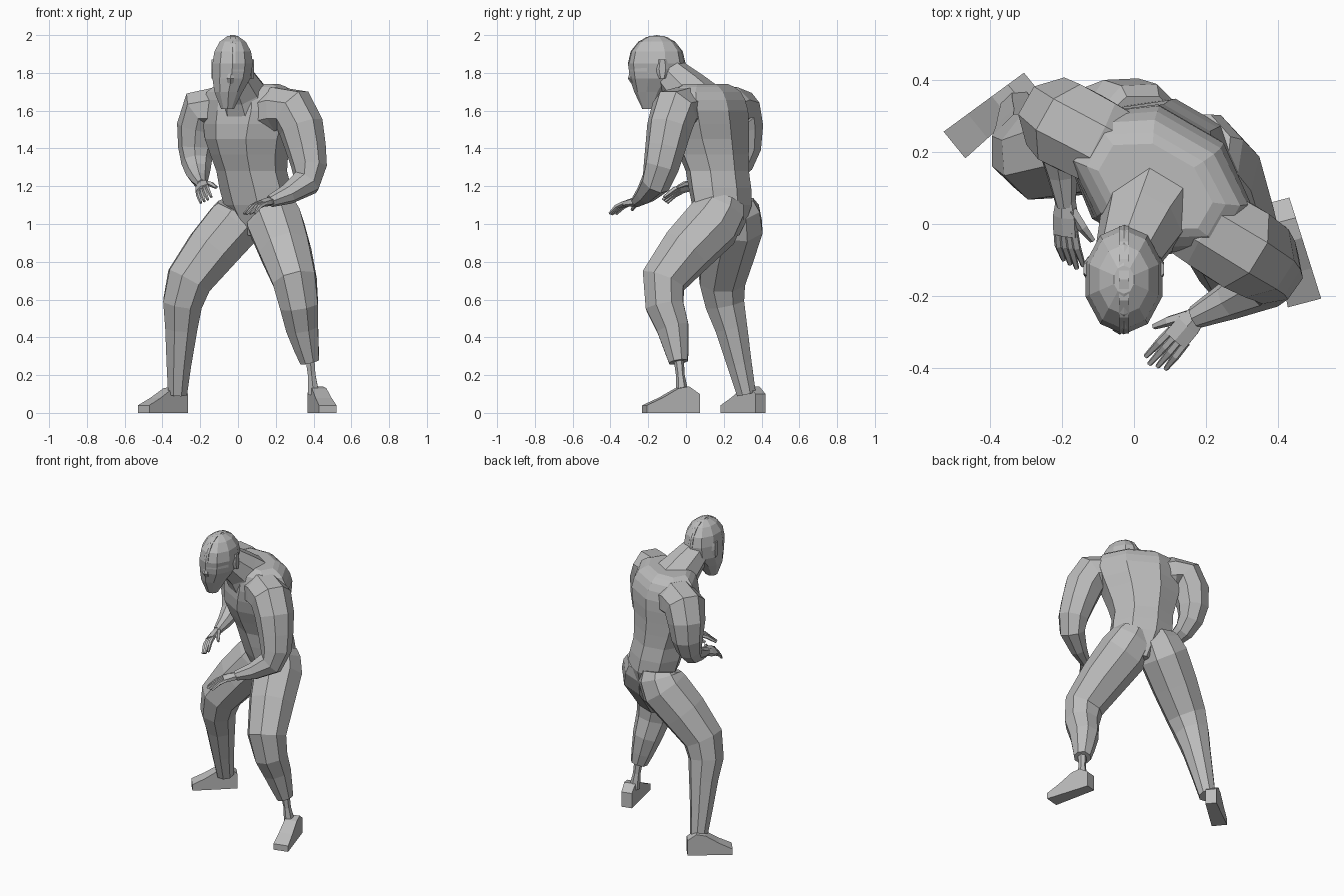
import bpy, bmesh, math
from mathutils import Vector

default_cube = bpy.data.objects.get("Cube")
if default_cube:
    bpy.data.objects.remove(default_cube)

grey = bpy.data.materials.new("body grey")
grey.use_nodes = True
colour = (.5, .5, .5, 1)
grey.diffuse_color = colour
grey.node_tree.nodes["Principled BSDF"].inputs["Base Color"].default_value = colour

# The trunk is turned about the vertical
UP = Vector((0, 0, 1))
FRONT = Vector((0, -1, 0))
SIDEWAYS = Vector((math.cos(math.radians(-30)), math.sin(math.radians(-30)), 0))
BACKWARD = UP.cross(SIDEWAYS)


def refine(rings):
    """Add a smoothly curved in-between ring in every span."""
    rings = [Vector(ring) for ring in rings]
    result = []
    for index in range(len(rings) - 1):
        start, end = rings[index], rings[index + 1]
        before = rings[max(index - 1, 0)]
        after = rings[min(index + 2, len(rings) - 1)]
        result.append(start)
        result.append((start + end) / 2 + (start + end - before - after) / 16)
    return result + [rings[-1]]


def loft(name, rings, reference, axis=None, sides=8):
    """Skin rings of x, y, z, half width and optional half depth."""
    centres = [Vector(ring[:3]) for ring in rings]
    last = len(rings) - 1
    bm = bmesh.new()
    loops, previous, across = [], None, None
    for index, ring in enumerate(rings):
        along = axis or centres[min(index + 1, last)] - centres[max(index - 1, 0)]
        along = along.normalized()
        if previous is None:
            across = Vector(reference).cross(along).normalized()
        else:
            across = previous.rotation_difference(along) @ across
        previous = along
        deep = along.cross(across)
        grow = 1 / math.cos(math.pi / sides)
        loop = []
        for corner in range(sides):
            angle = math.tau * (corner + .5) / sides
            offset = across * ring[3] * math.cos(angle) + deep * ring[-1] * math.sin(angle)
            loop.append(bm.verts.new(centres[index] + offset * grow))
        loops.append(loop)
    for lower, upper in zip(loops, loops[1:]):
        for corner in range(sides):
            following = (corner + 1) % sides
            bm.faces.new((lower[corner], lower[following], upper[following], upper[corner]))
    bm.faces.new(loops[0])
    bm.faces.new(loops[-1])
    bmesh.ops.recalc_face_normals(bm, faces=bm.faces)
    mesh = bpy.data.meshes.new(name)
    bm.to_mesh(mesh)
    bm.free()
    mesh.materials.append(grey)
    bpy.context.collection.objects.link(bpy.data.objects.new(name, mesh))


def trunk_ring(sideways, backward, height, width, depth):
    """Ring placed in the turned frame of the trunk."""
    centre = SIDEWAYS * sideways + BACKWARD * backward + UP * height
    return (*centre, width, depth)


# Torso, leaning forward from the hips, broad at the shoulders
torso = [trunk_ring(0, .23, .94, .06, .08), trunk_ring(0, .22, 1.1, .18, .14),
         trunk_ring(-.02, .18, 1.28, .18, .15), trunk_ring(-.02, .14, 1.45, .22, .18),
         trunk_ring(0, .14, 1.6, .25, .18), trunk_ring(0, .13, 1.7, .23, .15),
         trunk_ring(0, .12, 1.74, .16, .1)]
loft("torso", refine(torso), BACKWARD, UP)

# Neck with sloping trapezius
loft("neck", [(.05, .06, 1.63, .14), (.02, 0, 1.71, .11), (-.02, -.09, 1.8, .085)], SIDEWAYS)

# Head: domed skull above a narrowing jaw
skull = Vector((-.028, -.155, 1.85))
head = [(-.055, -.195, 1.61, .035, .035), (-.05, -.18, 1.7, .075, .09), (-.035, -.155, 1.77, .1, .135)]
for step in range(4):
    angle = math.radians(25 * step)
    shrink = math.cos(angle)
    head.append((skull.x, skull.y, skull.z + .15 * math.sin(angle), .107 * shrink, .145 * shrink))
loft("head", head, FRONT, UP, sides=10)

crest = []
for step in range(9):
    angle = math.pi * step / 8
    crest.append((*(skull + .146 * (FRONT * math.cos(angle) + UP * math.sin(angle))), .014, .004))
loft("crest", crest, FRONT + UP, sides=4)

brow = []
for step in range(-2, 3):
    turn = math.radians(35 * step)
    outward = Vector((math.sin(turn) * .095, -math.cos(turn) * .135, 0))
    brow.append((*(skull + outward - UP * .03), .012))
loft("brow", brow, UP, sides=4)
loft("nose", [(-.035, -.28, 1.82, .01), (-.04, -.285, 1.77, .02), (-.04, -.27, 1.74, .015)],
     FRONT, UP, sides=6)

for name, sign in (("right_ear", -1), ("left_ear", 1)):
    ear = []
    for rise, depth in ((-.08, .015), (-.03, .03), (.02, .02)):
        ear.append((skull.x + sign * .1, skull.y + .03, skull.z + rise, .012, depth))
    loft(name, refine(ear), FRONT, UP, sides=6)

# Arms, bent at the elbow
left_arm = [(.14, .03, 1.59, .11), (.29, -.06, 1.6, .12), (.36, -.11, 1.4, .1),
            (.36, -.16, 1.22, .075), (.17, -.26, 1.12, .03)]
right_arm = [(-.04, .2, 1.59, .11), (-.18, .27, 1.6, .12), (-.22, .3, 1.4, .09),
             (-.21, .23, 1.27, .06), (-.19, .05, 1.21, .025)]
loft("left_arm", refine(left_arm), BACKWARD)
loft("right_arm", refine(right_arm), BACKWARD)


def hand(side, wrist, along, thumbward):
    """Palm, four curling fingers and a thumb."""
    along, thumbward = Vector(along).normalized(), Vector(thumbward).normalized()
    curl = along.cross(thumbward)
    if curl.z > 0:
        curl.negate()

    def ring(reach, spread, drop, *size):
        return (*(Vector(wrist) + along * reach + thumbward * spread + curl * drop), *size)

    palm = [ring(-.02, 0, 0, .025, .02), ring(.03, 0, 0, .035, .02), ring(.085, 0, 0, .036, .014)]
    loft(side + "_palm", palm, curl, sides=6)
    for number, finger in enumerate(("index", "middle", "ring", "little")):
        spread = .027 - .018 * number
        reach = .19 - .01 * abs(number - 1)
        bones = [ring(.07, spread, 0, .01), ring(.12, spread * 1.1, .01, .01),
                 ring(reach, spread * 1.2, .04, .006)]
        loft(side + "_" + finger + "_finger", bones, thumbward, sides=5)
    thumb = [ring(.01, .02, 0, .013), ring(.06, .05, .01, .012), ring(.1, .07, .03, .007)]
    loft(side + "_thumb", thumb, curl, sides=5)


hand("left", (.17, -.26, 1.12), (-.65, -.75, -.15), (-.75, .65, 0))
hand("right", (-.19, .05, 1.21), (0, -1, -.3), (.8, -.1, .5))

# Legs in a wide stance, the left one ending in a peg
right_leg = [(.02, .25, 1.1, .11), (-.02, .26, 1, .145), (-.26, .19, .7, .12),
             (-.3, .24, .45, .085), (-.32, .32, .1, .05)]
left_leg = [(.16, .2, 1.12, .11), (.2, .14, 1, .145), (.3, -.12, .7, .115),
            (.34, -.07, .45, .085), (.38, -.04, .27, .05)]
loft("right_leg", refine(right_leg), FRONT)
loft("left_leg", refine(left_leg), FRONT)
loft("left_peg", [(.38, -.04, .3, .024), (.39, -.03, .2, .02), (.4, -.02, .1, .03)], FRONT, sides=6)


def foot(name, heel, toe):
    """Wedge-shaped foot flat on the ground."""
    heel, toe = Vector(heel), Vector(toe)
    rings = []
    for fraction, height in ((0, .1), (.2, .14), (.4, .13), (.7, .08), (1, .04)):
        centre = heel.lerp(toe, fraction)
        rings.append((centre.x, centre.y, height / 2, .034 + .014 * fraction, height / 2))
    loft(name, rings, UP, toe - heel, sides=4)


foot("right_foot", (-.285, .395, 0), (-.5, .22, 0))
foot("left_foot", (.4, .065, 0), (.475, -.22, 0))
